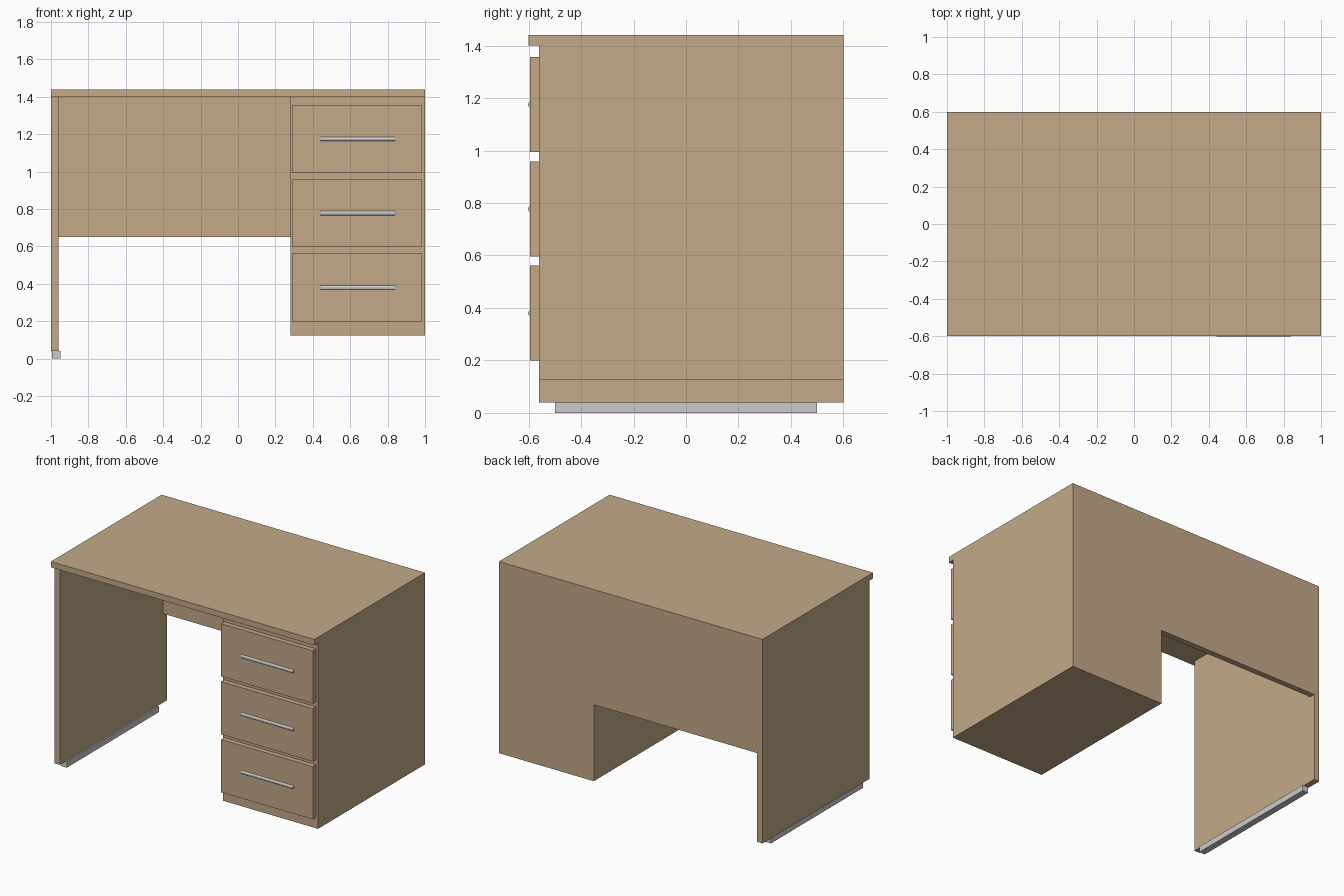
import bpy, math

if "Cube" in bpy.data.objects:
    bpy.data.objects.remove(bpy.data.objects["Cube"])

wood = bpy.data.materials.new("wood")
wood.diffuse_color = (0.55, 0.40, 0.25, 1)
wood.use_nodes = True
wood.node_tree.nodes["Principled BSDF"].inputs["Base Color"].default_value = wood.diffuse_color


def box(name, x, y, z, mat=wood):
    """Box from (min, max) ranges on each axis."""
    bpy.ops.mesh.primitive_cube_add(
        size=1, location=[(a + b) / 2 for a, b in (x, y, z)])
    ob = bpy.context.object
    ob.name = name
    ob.scale = [b - a for a, b in (x, y, z)]
    bpy.ops.object.transform_apply(location=False, rotation=False, scale=True)
    if mat:
        ob.data.materials.append(mat)
    return ob


# desk top, side panel and rear modesty panel
box("desk_top", (-1, 1), (-0.6, 0.6), (1.4, 1.44))
box("left_panel", (-1, -0.96), (-0.56, 0.6), (0.04, 1.4))
box("back_panel", (-0.96, 0.28), (0.56, 0.6), (0.65, 1.4))

# grey foot rail under the side panel
box("foot_rail", (-0.994, -0.95), (-0.5, 0.5), (0, 0.04), None)

# drawer cabinet
box("cabinet", (0.28, 1), (-0.56, 0.6), (0.125, 1.4))

# drawer fronts, each with a bar handle half sunk into it
for i in range(3):
    z = 0.38 + i * 0.3975
    box(f"drawer_front_{i + 1}", (0.288, 0.985), (-0.595, -0.56),
        (z - 0.181, z + 0.181))
    bpy.ops.mesh.primitive_cylinder_add(
        vertices=12, radius=0.013, depth=0.4,
        location=(0.64, -0.589, z), rotation=(0, math.pi / 2, 0))
    bpy.context.object.name = f"drawer_handle_{i + 1}"
